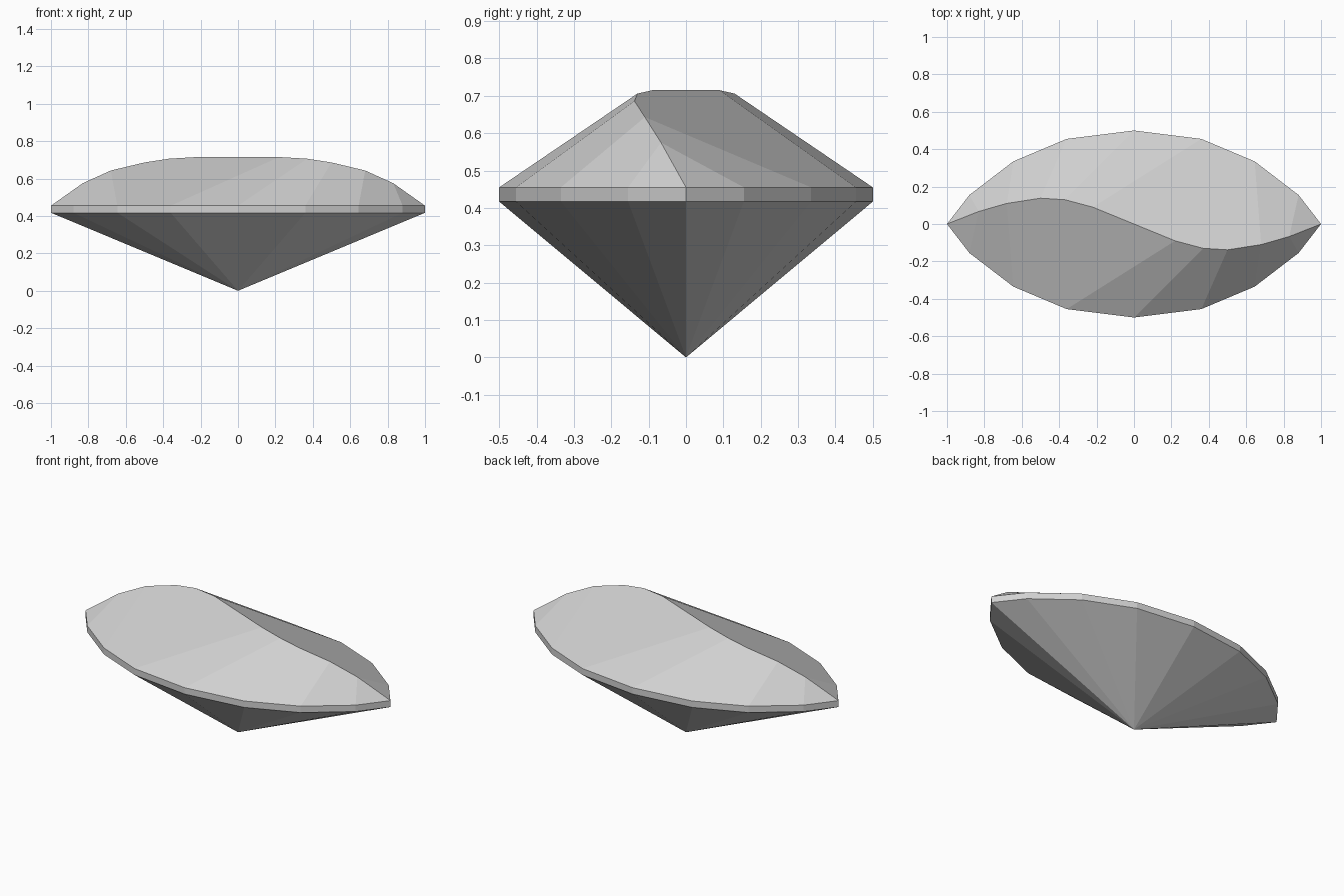
import bpy
import bmesh

cube = bpy.data.objects.get("Cube")
if cube:
    bpy.data.objects.remove(cube, do_unlink=True)

GIRDLE_LOW, GIRDLE_TOP = 0.417, 0.455

# Quarter of the pointed oval outline, and half of the S-shaped crown ridge
quarter = [(1, 0), (0.88, 0.155), (0.645, 0.335), (0.36, 0.455), (0, 0.5)]
half_ridge = [(0.83, -0.067, 0.575), (0.68, -0.11, 0.643), (0.5, -0.138, 0.686),
              (0.37, -0.13, 0.706), (0.22, -0.09, 0.715)]

back = quarter + [(-x, y) for x, y in quarter[-2::-1]]
outline = back + [(-x, -y) for x, y in back[1:-1]]
count = len(outline)

bm = bmesh.new()

# Girdle band and pointed pavilion
low = [bm.verts.new((x, y, GIRDLE_LOW)) for x, y in outline]
top = [bm.verts.new((x, y, GIRDLE_TOP)) for x, y in outline]
tip = bm.verts.new((0, 0, 0))
for i in range(count):
    j = (i + 1) % count
    bm.faces.new((low[i], low[j], top[j], top[i]))
    bm.faces.new((low[j], low[i], tip))

# Crown: two identical sides, half a turn apart, meeting at the ridge
right = [bm.verts.new(p) for p in half_ridge]
left = [bm.verts.new((-x, -y, z)) for x, y, z in half_ridge]


def crown_side(rim, near, far):
    """Facets from the near end of the rim to the far end."""
    bm.faces.new((rim[0], rim[1], near[0]))
    for k in range(1, 5):
        bm.faces.new((rim[k], rim[k + 1], near[k], near[k - 1]))
    bm.faces.new([rim[5], rim[6]] + far[1:] + [near[4]])
    bm.faces.new((rim[6], rim[7], far[0], far[1]))
    bm.faces.new((rim[7], rim[8], far[0]))


crown_side([top[-k % count] for k in range(9)], right, left)
crown_side([top[(8 - k) % count] for k in range(9)], left, right)

bmesh.ops.recalc_face_normals(bm, faces=bm.faces)
mesh = bpy.data.meshes.new("cut_gem")
bm.to_mesh(mesh)
bm.free()

# Plain grey stone
grey = bpy.data.materials.new("light_grey")
grey.use_nodes = True
color = (0.64, 0.64, 0.64, 1)
grey.diffuse_color = color
grey.node_tree.nodes["Principled BSDF"].inputs["Base Color"].default_value = color
mesh.materials.append(grey)

gem = bpy.data.objects.new("cut_gem", mesh)
bpy.context.collection.objects.link(gem)
